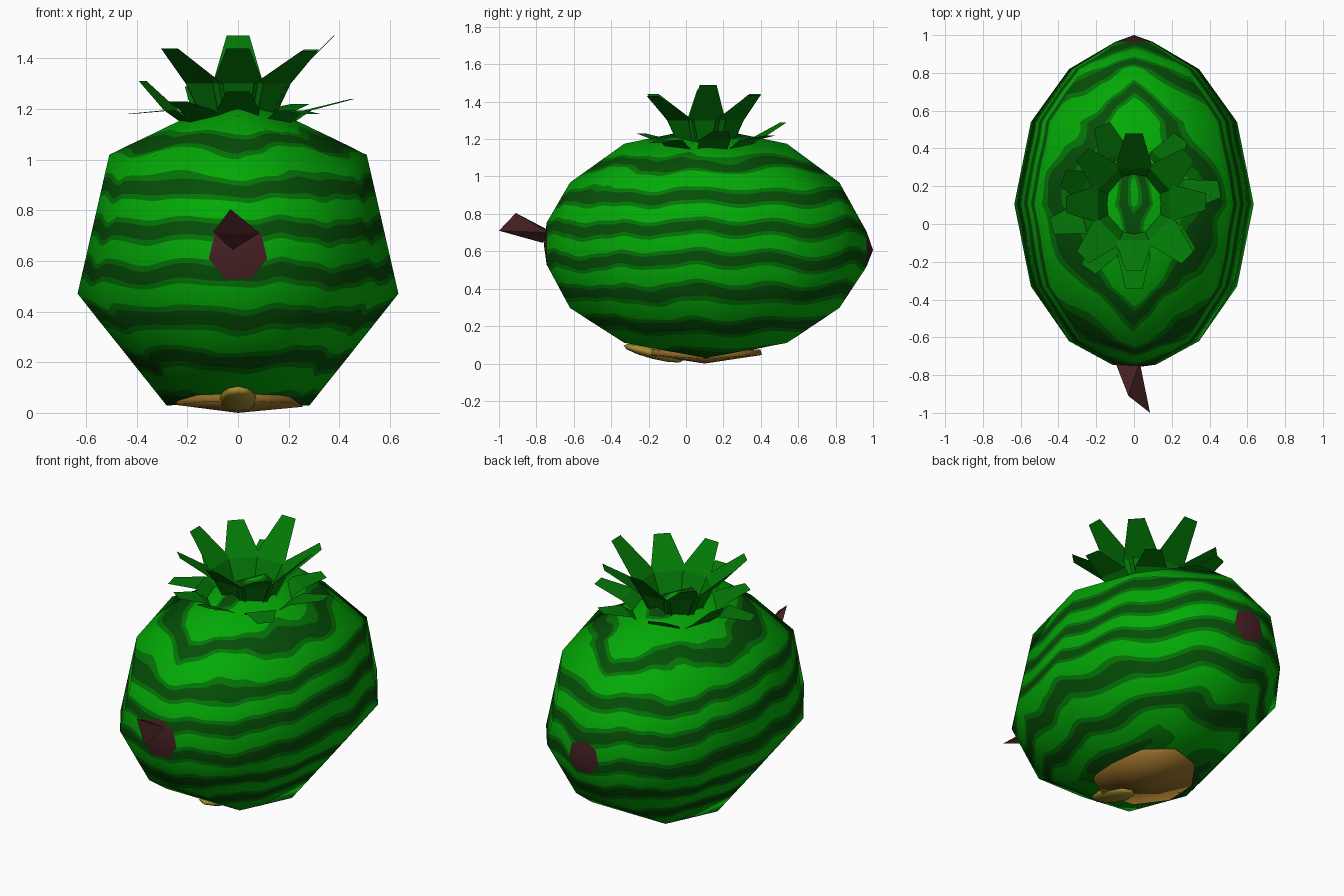
import bpy, bmesh, math, random
from mathutils import Vector, Matrix

if "Cube" in bpy.data.objects:
    bpy.data.objects.remove(bpy.data.objects["Cube"])

random.seed(4)
CY, CZ = 0.105, 0.615          # body centre


def material(name, rgb):
    m = bpy.data.materials.new(name)
    m.diffuse_color = (*rgb, 1)
    m.use_nodes = True
    m.node_tree.nodes["Principled BSDF"].inputs["Base Color"].default_value = m.diffuse_color
    return m


BRIGHT = material("bright green", (0.001, 0.40, 0.002))
MID = material("middle green", (0.001, 0.175, 0.002))
DARK = material("dark green", (0.0015, 0.075, 0.002))
LEAF = material("leaf green", (0.001, 0.19, 0.002))
STEM = material("stem brown", (0.060, 0.014, 0.016))
EARTH = material("earth brown", (0.29, 0.145, 0.020))
YELLOW = material("dull yellow", (0.36, 0.27, 0.03))


def finish(bm, name, mats):
    me = bpy.data.meshes.new(name)
    bm.to_mesh(me)
    bm.free()
    for m in mats:
        me.materials.append(m)
    ob = bpy.data.objects.new(name, me)
    bpy.context.collection.objects.link(ob)
    return ob


def hull(name, points, mat, smooth=False):
    bm = bmesh.new()
    for p in points:
        bm.verts.new(p)
    bmesh.ops.convex_hull(bm, input=bm.verts[:])
    loose = [v for v in bm.verts if not v.link_faces]
    bmesh.ops.delete(bm, geom=loose, context='VERTS')
    bmesh.ops.recalc_face_normals(bm, faces=bm.faces[:])
    for f in bm.faces:
        f.smooth = smooth
    return finish(bm, name, [mat])


# --- Melon body: seven-sided rings along y, wavy stripes cut into it
RINGS = [(-0.76, 0), (-0.745, 0.118), (-0.62, 0.353), (-0.33, 0.56), (CY, 0.65),
         (0.54, 0.56), (0.82, 0.353), (0.965, 0.1), (1.0, 0)]
SIDES, PITCH, DARK_HALF, MID_HALF = 7, 0.172, 0.027, 0.048


def wave(x, y):
    return (-0.014 * math.cos(15 * x) + 0.012 * math.sin(15 * y + 1)
            + 0.005 * math.sin(31 * x + 23 * y))


def narrow(k):
    """stripes get thinner towards the top, where the surface lies flat"""
    return {4: 0.5, 3: 0.75}.get(k, 1.0)


bm = bmesh.new()
rows = []
for y, r in RINGS:
    cz = CZ + (0.02 if y < -0.7 else -0.008 if y > 0.9 else 0)
    if r == 0:
        rows.append([bm.verts.new((0, y, cz))] * SIDES)
    else:
        rows.append([bm.verts.new((r * math.sin(math.tau * i / SIDES), y,
                                   cz + r * math.cos(math.tau * i / SIDES)))
                     for i in range(SIDES)])
for a, b in zip(rows, rows[1:]):
    for i in range(SIDES):
        j = (i + 1) % SIDES
        bm.faces.new(dict.fromkeys((a[i], a[j], b[j], b[i])))
bmesh.ops.recalc_face_normals(bm, faces=bm.faces[:])
bmesh.ops.subdivide_edges(bm, edges=bm.edges[:], cuts=9, use_grid_fill=True)

# straighten the waves, slice level, then bend back
for v in bm.verts:
    v.co.z -= wave(v.co.x, v.co.y)
for k in range(-4, 5):
    for off in (-MID_HALF, -DARK_HALF, DARK_HALF, MID_HALF):
        bmesh.ops.bisect_plane(bm, geom=bm.verts[:] + bm.edges[:] + bm.faces[:], dist=1e-5,
                               plane_co=(0, 0, 0.55 + k * PITCH + off * narrow(k)),
                               plane_no=(0, 0, 1))
for f in bm.faces:
    c = f.calc_center_median()
    k = round((c.z - 0.55) / PITCH)
    d = abs(c.z - 0.55 - k * PITCH) / narrow(k)
    f.material_index = 2 if d < DARK_HALF else 1 if d < MID_HALF else 0
    if c.y < -0.745 or c.y > 0.965:        # end spots
        f.material_index = 3
    f.smooth = True
bmesh.ops.triangulate(bm, faces=[f for f in bm.faces if len(f.verts) > 4])
for v in bm.verts:
    v.co.z += wave(v.co.x, v.co.y)
body = finish(bm, "melon_body", [BRIGHT, MID, DARK, STEM])
normals = [Vector((v.co.x / 0.65 ** 2, (v.co.y - CY) / 0.88 ** 2,
                   (v.co.z - CZ) / 0.65 ** 2)).normalized() for v in body.data.vertices]
body.data.normals_split_custom_set_from_vertices(normals)

# --- Stem: a small bent wedge at the front
hull("stem", [(-0.10, -0.73, 0.71), (0.03, -0.73, 0.70), (-0.02, -0.765, 0.645),
              (-0.03, -0.91, 0.805), (0.085, -1.0, 0.71)], STEM)

# --- Earth patch under the body
pts = [(0, 0.1, 0)]
for i in range(9):
    a = math.tau * i / 9
    s = random.uniform(0.95, 1.08)
    z = 0.024 + 0.022 * abs(math.sin(a))
    for k, h in ((1, z), (0.97, z + 0.03)):
        pts.append((0.26 * s * k * math.cos(a), 0.11 + 0.30 * s * k * math.sin(a), h))
hull("earth_patch", pts, EARTH, True)

# --- Yellow spot at the front of the underside
bm = bmesh.new()
bmesh.ops.create_uvsphere(bm, u_segments=10, v_segments=6, radius=1,
                          matrix=Matrix.Translation((0, -0.175, 0.055))
                          @ Matrix.Rotation(-0.25, 4, 'X')
                          @ Matrix.Diagonal((0.075, 0.165, 0.03, 1)))
for f in bm.faces:
    f.smooth = True
finish(bm, "yellow_spot", [YELLOW])


# --- Leaf crown: two rings of flat tapering leaves
def leaf_ring(name, leaves, base, middle):
    """leaves: (angle, tip radius, tip z); base and middle: (radius, half width, z)"""
    bm = bmesh.new()
    for angle, tip_r, tip_z in leaves:
        rot = Matrix.Rotation(math.radians(angle), 3, 'Z')
        rows = [[bm.verts.new(rot @ Vector((r, s * w, z)) + Vector((0, CY, 0))) for s in (-1, 1)]
                for r, w, z in (base, middle, (tip_r, 0.045, tip_z))]
        for a, b in zip(rows, rows[1:]):
            bm.faces.new((a[0], b[0], b[1], a[1]))
    finish(bm, name, [LEAF])


leaf_ring("tall_leaves",
          [(2, 0.38, 1.49), (42, 0.39, 1.435), (90, 0.375, 1.49), (136, 0.38, 1.44),
           (180, 0.36, 1.465), (226, 0.39, 1.44), (270, 0.35, 1.44), (315, 0.40, 1.43)],
          (0.13, 0.075, 1.17), (0.19, 0.10, 1.30))
leaf_ring("short_leaves",
          [(10, 0.46, 1.24), (55, 0.43, 1.22), (112, 0.45, 1.29), (160, 0.40, 1.31),
           (195, 0.45, 1.18), (235, 0.42, 1.23), (270, 0.45, 1.27), (318, 0.40, 1.18)],
          (0.20, 0.08, 1.14), (0.28, 0.085, 1.195))
